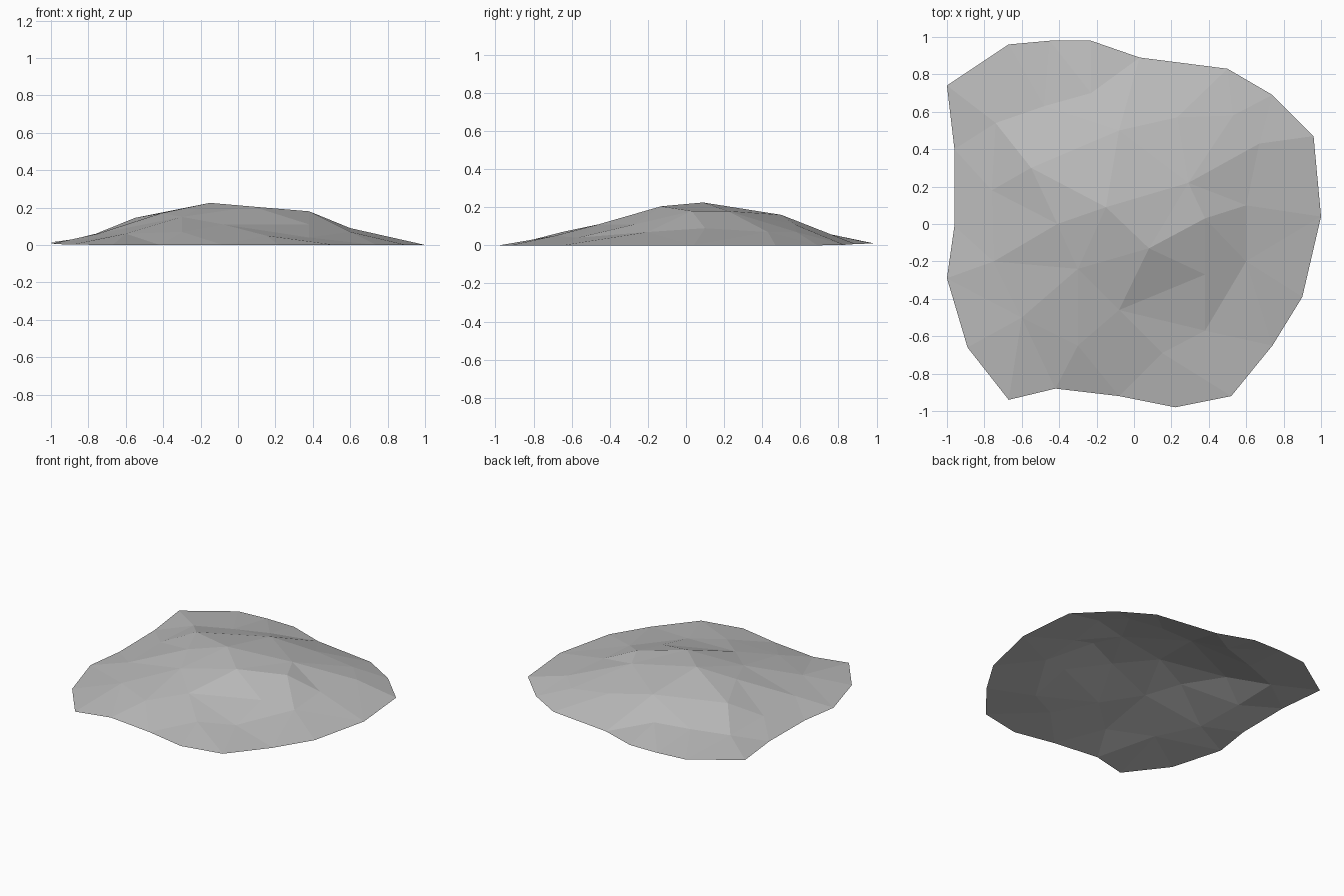
import bpy
import bmesh
from mathutils import Vector
from mathutils.geometry import delaunay_2d_cdt

default_cube = bpy.data.objects.get("Cube")
if default_cube:
    bpy.data.objects.remove(default_cube, do_unlink=True)


def make_material(name, colour):
    material = bpy.data.materials.new(name)
    material.use_nodes = True
    material.diffuse_color = colour
    shader = material.node_tree.nodes["Principled BSDF"]
    shader.inputs["Base Color"].default_value = colour
    shader.inputs["Roughness"].default_value = 0.9
    return material


def rim_height(x, y):
    """The rim rests on the ground and lifts slightly at the back left."""
    return max(0.0, 0.008 * (y - x))


# Irregular rim, anticlockwise from the back left corner (x, y in hundredths)
rim = [(-100, 74), (-96, 40), (-96, -1), (-100, -29), (-89, -66),
       (-67, -94), (-42, -88), (-8, -92), (22, -98), (52, -92),
       (74, -65), (90, -39), (100, 4), (96, 47), (74, 69),
       (50, 83), (3, 89), (-23, 98), (-45, 98), (-67, 96)]

# Crest, ridges and shoulders of the mound (x, y, z in hundredths)
crest = [(-15, 9, 22.5), (8, -13, 20.5), (38, 3, 18), (29, 22, 18), (-8, 50, 16)]
ridges = [(-55, 30, 14.5), (-41, 0, 17), (-30, -24, 15), (-8, -46, 11),
          (38, -27, 11), (60, 10, 9), (23, 57, 11)]
shoulders = [(-74, 54, 5), (-48, 63, 6), (-23, 70, 7), (67, 43, 7),
             (53, 58, 7), (60, -20, 7), (38, -57, 4), (15, -69, 5),
             (-30, -65, 7), (-60, -50, 6), (-75, -20, 6), (-76, 18, 6)]

# Triangulate the mound inside its rim, then lift each point to its height
points = [Vector((x, y)) / 100 for x, y in rim]
heights = [rim_height(*point) for point in points]
for x, y, z in crest + ridges + shoulders:
    points.append(Vector((x, y)) / 100)
    heights.append(z / 100)

outline = list(range(len(rim)))
flat, _, triangles, sources, _, _ = delaunay_2d_cdt(points, [], [outline], 1, 1e-5)

bm = bmesh.new()
verts = [bm.verts.new((*point, heights[source[0]]))
         for point, source in zip(flat, sources)]
for triangle in triangles:
    face = bm.faces.new([verts[i] for i in triangle])
    face.normal_update()
    if face.normal.z < 0:
        face.normal_flip()

mesh = bpy.data.meshes.new("rock_mound")
bm.to_mesh(mesh)
bm.free()
mesh.materials.append(make_material("stone grey", (0.5, 0.5, 0.5, 1)))
mound = bpy.data.objects.new("rock_mound", mesh)
bpy.context.collection.objects.link(mound)
